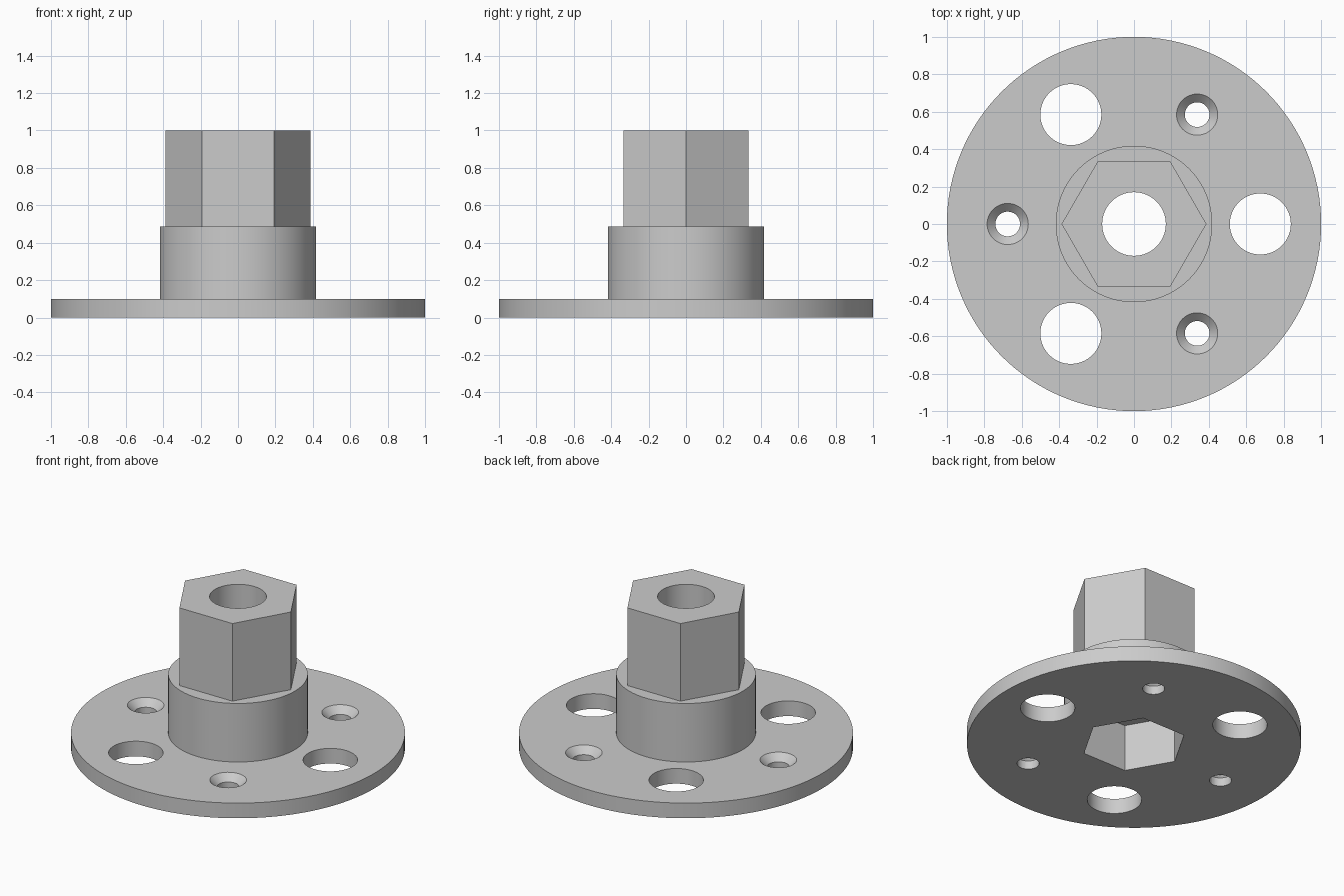
import bpy
from math import cos, sin, radians

old = bpy.data.objects.get("Cube")
if old:
    bpy.data.objects.remove(old, do_unlink=True)

# Single plain grey
grey = bpy.data.materials.new("plain grey")
grey.use_nodes = True
colour = (0.6, 0.6, 0.6, 1)
grey.diffuse_color = colour
grey.node_tree.nodes["Principled BSDF"].inputs["Base Color"].default_value = colour


def prism(name, r, z0, z1, sides=96, x=0, y=0, top_r=None):
    """Upright prism or cone with a corner on the +x axis."""
    bpy.ops.mesh.primitive_cone_add(
        vertices=sides, radius1=r, radius2=r if top_r is None else top_r,
        depth=z1 - z0, location=(x, y, (z0 + z1) / 2))
    obj = bpy.context.object
    obj.name = name
    if sides == 6:
        obj.rotation_euler.z = radians(90)
    obj.data.materials.append(grey)
    return obj


def combine(target, other, operation):
    """Apply a boolean and discard the helper solid."""
    other.hide_render = True
    mod = target.modifiers.new(operation.lower(), 'BOOLEAN')
    mod.operation = operation
    mod.solver = 'EXACT'
    mod.object = other
    bpy.context.view_layer.objects.active = target
    bpy.ops.object.modifier_apply(modifier=mod.name)
    bpy.data.objects.remove(other, do_unlink=True)


PLATE = 0.1
HOLE_RING = 0.675

# Flange, round collar and hexagonal shaft fused into one body
hub = prism("flanged_hex_hub", 1.0, 0, PLATE, 128)
combine(hub, prism("collar", 0.418, 0.05, 0.487), 'UNION')
combine(hub, prism("hex_shaft", 0.387, 0.07, 1.0, 6), 'UNION')

# Central bore and hexagonal socket underneath
combine(hub, prism("bore", 0.17, -0.1, 1.1, 64), 'DIFFERENCE')
combine(hub, prism("hex_socket", 0.318, -0.1, 0.31, 6), 'DIFFERENCE')

# Alternating large holes and countersunk screw holes
for i in range(3):
    a = radians(120 * i)
    x, y = HOLE_RING * cos(a), HOLE_RING * sin(a)
    combine(hub, prism("large_hole", 0.163, -0.1, 0.2, 64, x, y), 'DIFFERENCE')
    x, y = -x, -y
    combine(hub, prism("screw_hole", 0.066, -0.1, 0.2, 48, x, y), 'DIFFERENCE')
    combine(hub, prism("countersink", 0.02, 0.01, 0.19, 48, x, y, 0.2), 'DIFFERENCE')

# Smooth round walls, crisp edges
bpy.ops.object.select_all(action='DESELECT')
hub.select_set(True)
bpy.context.view_layer.objects.active = hub
bpy.ops.object.shade_smooth_by_angle(angle=radians(25))
